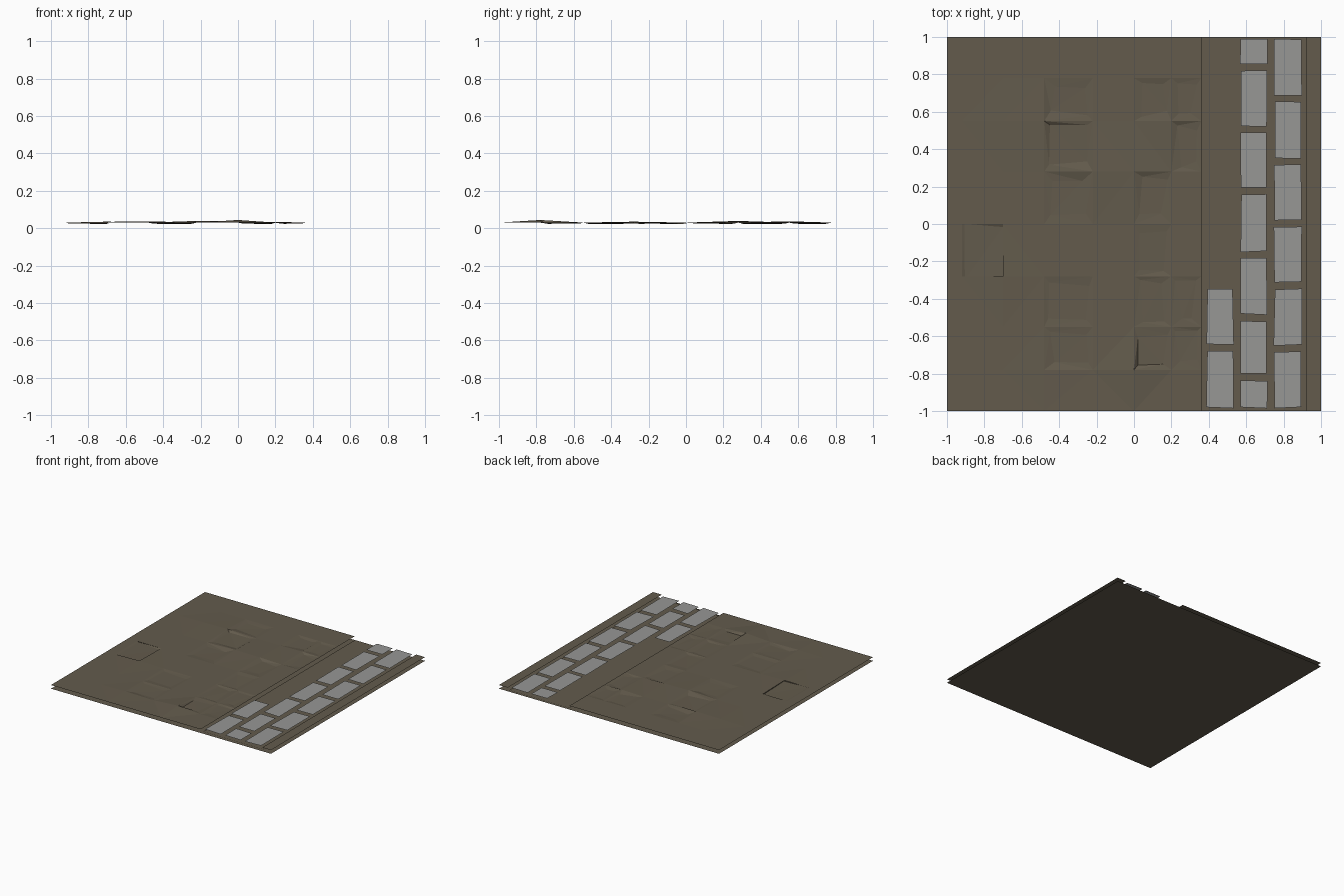
import bpy, bmesh, random
from mathutils import Vector

random.seed(4)
cube = bpy.data.objects.get("Cube")
if cube:
    bpy.data.objects.remove(cube)


def material(name, rgb):
    m = bpy.data.materials.new(name)
    m.use_nodes = True
    m.diffuse_color = (*rgb, 1)
    bsdf = next(n for n in m.node_tree.nodes if n.type == 'BSDF_PRINCIPLED')
    bsdf.inputs["Base Color"].default_value = (*rgb, 1)
    return m


EARTH = material("earth brown", (0.125, 0.105, 0.073))
STONE = material("paving grey", (0.31, 0.31, 0.30))
LEVEL = 0.03


def finish(name, bm, mat):
    mesh = bpy.data.meshes.new(name)
    bm.to_mesh(mesh)
    bm.free()
    mesh.materials.append(mat)
    obj = bpy.data.objects.new(name, mesh)
    bpy.context.collection.objects.link(obj)
    return obj


def add_rect(bm, x0, x1, y0, y1, z, jitter=0.0):
    def j():
        return random.uniform(-jitter, jitter)
    corners = [(x0, y0), (x1, y0), (x1, y1), (x0, y1)]
    return bm.faces.new([bm.verts.new((x + j(), y + j(), z)) for x, y in corners])


def sheet(name, x0, x1, y0, y1, z):
    bm = bmesh.new()
    add_rect(bm, x0, x1, y0, y1, z)
    return finish(name, bm, EARTH)


# Flat sheets: underside, path bed and outer border
sheet("base_sheet", -1, 1, -1, 1, 0)
sheet("path_bed", 0.37, 0.915, -0.98, 0.99, 0.006)
sheet("border_strip", 0.92, 1, -1, 1, LEVEL)

# Uneven ground: coarse grid with a few low mounds
xs = [-1, -0.92, -0.7, -0.48, -0.22, 0, 0.2, 0.36]
ys = [-1, -0.78, -0.55, -0.28, 0, 0.28, 0.55, 0.78, 1]
mounds = {(5, 1): 0.014, (3, 6): 0.007, (4, 5): 0.009, (2, 3): 0.005,
          (5, 5): 0.006, (2, 6): 0.004, (6, 6): 0.004, (3, 1): 0.004}
bm = bmesh.new()
grid = [[bm.verts.new((x, y, LEVEL + mounds.get((i, k), 0)))
         for k, y in enumerate(ys)] for i, x in enumerate(xs)]
cells = {}
for i in range(len(xs) - 1):
    for k in range(len(ys) - 1):
        cells[i, k] = bm.faces.new((grid[i][k], grid[i + 1][k],
                                    grid[i + 1][k + 1], grid[i][k + 1]))

# Shallow faceted hollows, listed as column: rows
hollows = {1: [3], 3: [1, 2, 4, 5, 6], 5: [1, 2, 3, 4, 6], 6: [1, 2, 5, 6]}
for i, rows in hollows.items():
    for k in rows:
        face = cells[i, k]
        bmesh.ops.inset_individual(bm, faces=[face], thickness=0.055)
        for v in face.verts:
            v.co += Vector((random.uniform(-0.02, 0.02), random.uniform(-0.02, 0.02), 0))
            v.co.z = LEVEL - random.uniform(0.003, 0.007)
bmesh.ops.triangulate(bm, faces=bm.faces[:])
bmesh.ops.recalc_face_normals(bm, faces=bm.faces[:])
if sum(f.normal.z for f in bm.faces) < 0:
    bmesh.ops.reverse_faces(bm, faces=bm.faces[:])
finish("uneven_ground", bm, EARTH)

# Paving stones: each column is a run of joint positions along y
GAP = 0.018
columns = [
    (0.39, 0.53, [-1, -0.66, -0.33]),
    (0.57, 0.71, [-1, -0.82, -0.5, -0.165, 0.175, 0.505, 0.84, 1.008]),
    (0.75, 0.895, [-1, -0.665, -0.33, 0, 0.333, 0.67, 1.008]),
]
bm = bmesh.new()
for x0, x1, joints in columns:
    for y0, y1 in zip(joints, joints[1:]):
        add_rect(bm, x0, x1, y0 + GAP, y1 - GAP, LEVEL, 0.004)
finish("paving_stones", bm, STONE)
